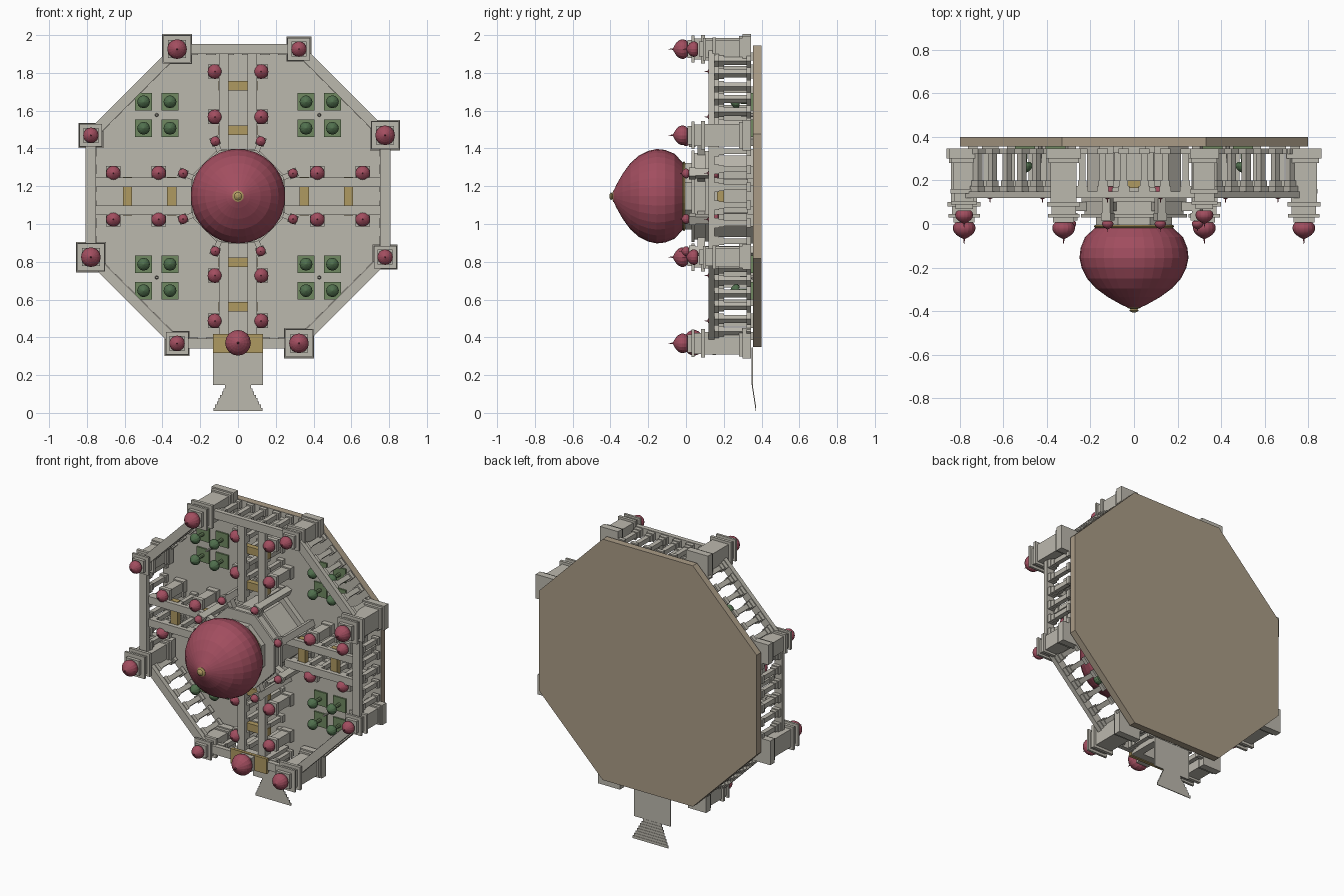
import bpy, bmesh, math
from mathutils import Matrix, Vector

if "Cube" in bpy.data.objects:
    bpy.data.objects.remove(bpy.data.objects["Cube"])

# The plan is drawn flat (u, v) with height h, then tipped up so h points to -y
TIP = Matrix.Translation((0, 0.4, 1.147)) @ Matrix.Rotation(math.pi / 2, 4, 'X')


def material(name, rgb):
    m = bpy.data.materials.new(name)
    m.use_nodes = True
    m.diffuse_color = (*rgb, 1)
    m.node_tree.nodes["Principled BSDF"].inputs["Base Color"].default_value = (*rgb, 1)
    return m


STONE = material("pale_stone", (0.50, 0.48, 0.42))
EARTH = material("brown_earth", (0.40, 0.33, 0.24))
GOLD = material("dull_gold", (0.43, 0.32, 0.12))
ROSE = material("rose_dome", (0.36, 0.075, 0.115))
GRASS = material("grass", (0.16, 0.25, 0.12))
LEAF = material("dark_leaf", (0.08, 0.16, 0.075))


class Part:
    def __init__(self, name, *mats):
        self.name, self.mats, self.bm = name, mats, bmesh.new()

    def box(self, u, v, h0, h1, hu, hv=None, turn=0):
        hv = hv or hu
        m = (Matrix.Translation((u, v, (h0 + h1) / 2)) @ Matrix.Rotation(turn, 4, 'Z')
             @ Matrix.Diagonal((2 * hu, 2 * hv, h1 - h0, 1)))
        bmesh.ops.create_cube(self.bm, size=1, matrix=m)

    def lathe(self, u, v, profile, sides=16, start=0):
        rings = []
        for r, h in profile:
            rings.append([self.bm.verts.new((u + r * math.cos(a), v + r * math.sin(a), h))
                          for a in (start + math.tau * i / sides for i in range(sides))])
        for low, high in zip(rings, rings[1:]):
            for i in range(sides):
                j = (i + 1) % sides
                self.bm.faces.new((low[i], low[j], high[j], high[i]))
        self.bm.faces.new(rings[0][::-1])
        self.bm.faces.new(rings[-1])

    def octagon(self, apothem, h0, h1):
        r = apothem / math.cos(math.pi / 8)
        self.lathe(0, 0, [(r, h0), (r, h1)], 8, math.pi / 8)

    def done(self, rule=None):
        if rule:
            self.bm.normal_update()
            for f in self.bm.faces:
                f.material_index = rule(f)
        self.bm.transform(TIP)
        me = bpy.data.meshes.new(self.name)
        self.bm.to_mesh(me)
        self.bm.free()
        for m in self.mats:
            me.materials.append(m)
        bpy.context.collection.objects.link(bpy.data.objects.new(self.name, me))


ONION = [(.7, -.56), (.9, -.38), (.98, -.18), (1, 0), (.96, .18), (.86, .38),
         (.7, .56), (.48, .72), (.25, .85), (.08, .93)]


def dome(part, u, v, h, r, sides=16, spike=True):
    tip = [(.04, 1.25), (.01, 1.4)] if spike else []
    part.lathe(u, v, [(a * r, h + b * r) for a, b in ONION + tip], sides)


def polar(r, a):
    return r * math.cos(a), r * math.sin(a)


# Ground slab, stone on top and brown on its sides and underside
slab = Part("ground_slab", EARTH, STONE)
slab.octagon(0.797, 0, 0.045)
slab.done(lambda f: int(f.normal.z > 0.5))

# Outer colonnade: eight beams, each on a row of columns
beams = Part("outer_beams", STONE)
columns = Part("outer_columns", STONE)
for k in range(8):
    a = k * math.pi / 4
    gate = k == 6
    out, along = Vector(polar(1, a)), Vector(polar(1, a + math.pi / 2))
    beams.box(*(out * 0.78), 0.25, 0.28, 0.027, 0.32, a)
    for i in range(6):
        s = (i - 2.5) * 0.095
        if gate and abs(s) < 0.1:
            continue
        p = out * 0.775 + along * s
        for h0, h1, w in [(.055, .08, .024), (.08, .2, .015), (.2, .225, .02), (.225, .25, .026)]:
            columns.box(*p, h0, h1, w, turn=a)
beams.done()
columns.done()

# Corner towers, alternating tall and short
towers = Part("corner_towers", STONE)
tower_domes = Part("corner_tower_domes", ROSE)
for k in range(8):
    u, v = polar(0.843, math.pi / 8 + k * math.pi / 4)
    tall = k % 2 == 0
    w = 0.08 if tall else 0.066
    top = 0.38 if tall else 0.32
    for h0, h1, s in [(.055, .1, 1), (.1, .12, .88), (.12, top - .08, .74),
                      (top - .08, top - .06, .95), (top - .06, top - .025, .7),
                      (top - .025, top - .01, .9), (top - .01, top + .012, .6)]:
        towers.box(u, v, h0, h1, w * s)
    dome(tower_domes, u, v, top + 0.04, 0.052 if tall else 0.041)
towers.done()
tower_domes.done()

# Four covered walks from the centre to the rim
walk_beams = Part("walk_beams", STONE)
walk_columns = Part("walk_columns", STONE)
walk_towers = Part("walk_towers", STONE)
walk_domes = Part("walk_domes", ROSE)
walk_bands = Part("walk_gold_bands", GOLD)
for k in range(4):
    a = k * math.pi / 2
    out, side = Vector(polar(1, a)), Vector(polar(1, a + math.pi / 2))
    for d in (0.35, 0.585):
        walk_bands.box(*(out * d), 0.20, 0.235, 0.025, 0.102, a)
    for s in (-1, 1):
        walk_beams.box(*(out * 0.5 + side * s * 0.075), 0.235, 0.262, 0.255, 0.025, a)
        for i in range(6):
            p = out * (0.29 + i * 0.09) + side * s * 0.075
            walk_columns.box(*p, 0.045, 0.075, 0.022, turn=a)
            walk_columns.box(*p, 0.075, 0.2, 0.014, turn=a)
            walk_columns.box(*p, 0.2, 0.235, 0.022, turn=a)
        for d in (0.42, 0.66):
            p = out * d + side * s * 0.122
            walk_towers.box(*p, 0.045, 0.08, 0.038, turn=a)
            walk_towers.box(*p, 0.08, 0.2, 0.03, turn=a)
            walk_towers.box(*p, 0.2, 0.228, 0.038, turn=a)
            dome(walk_domes, *p, 0.25, 0.039)
for part in (walk_beams, walk_columns, walk_towers, walk_domes, walk_bands):
    part.done()

# Central hall with stepped octagonal tiers
hall = Part("central_hall", STONE)
for ap, h0, h1 in [(.25, .045, .08), (.215, .08, .28), (.24, .28, .3), (.228, .3, .355),
                   (.242, .355, .37), (.175, .37, .405)]:
    hall.octagon(ap, h0, h1)
hall.done()

# Radial buttresses carrying small domes
buttresses = Part("hall_buttresses", STONE)
turret_domes = Part("hall_turret_domes", ROSE)
for k in range(8):
    a = math.pi / 8 + k * math.pi / 4
    buttresses.box(*polar(0.27, a), 0.3, 0.34, 0.055, 0.014, a)
    buttresses.box(*polar(0.315, a), 0.045, 0.35, 0.02, 0.02, a)
    buttresses.box(*polar(0.315, a), 0.35, 0.385, 0.024, 0.024, a)
    dome(turret_domes, *polar(0.315, a), 0.4, 0.026)
buttresses.done()
turret_domes.done()

# Great dome with gold collar and finial
collar = Part("dome_collar", GOLD)
collar.lathe(0, 0, [(.18, .405), (.185, .412), (.175, .42)], 32)
collar.done()
great = Part("great_dome", ROSE)
dome(great, 0, 0, 0.555, 0.25, 32, False)
great.done()
finial = Part("dome_finial", GOLD)
finial.lathe(0, 0, [(.03, .775), (.03, .785), (.015, .79), (.022, .797), (.008, .806)])
finial.done()

# Four gardens, each with four lawns, four trees and a post
lawns = Part("lawns", GRASS)
trunks = Part("tree_trunks", GRASS)
trees = Part("trees", LEAF)
posts = Part("garden_posts", STONE)
for su in (-1, 1):
    for sv in (-1, 1):
        cu, cv = su * 0.43, sv * 0.43
        posts.lathe(cu, cv, [(.01, .045), (.006, .12)], 8)
        for du in (-1, 1):
            for dv in (-1, 1):
                lawns.box(cu + du * .07, cv + dv * .07, 0.045, 0.055, 0.046)
                u, v = cu + du * .07, cv + dv * .07
                trunks.lathe(u, v, [(.012, .055), (.01, .12)], 8)
                dome(trees, u, v, 0.135, 0.034, 12, False)
for part in (lawns, trunks, trees, posts):
    part.done()

# Entrance gate with gold roof and dome
gate = Part("gate_walls", STONE)
for s in (-1, 1):
    gate.box(s * 0.105, -0.78, 0.055, 0.26, 0.025, 0.045)
gate.box(0, -0.78, 0.22, 0.27, 0.125, 0.045)
gate.box(0, -0.78, 0.29, 0.325, 0.045)
gate.done()
roof = Part("gate_roof", GOLD)
roof.box(0, -0.78, 0.27, 0.29, 0.132, 0.05)
roof.done()
gate_dome = Part("gate_dome", ROSE)
dome(gate_dome, 0, -0.776, 0.36, 0.068)
gate_dome.done()

# Landing and flaring entrance steps
steps = Part("entrance_steps", STONE)
steps.box(0, -0.9, 0.046, 0.054, 0.133, 0.1)
for i in range(8):
    v = -1.009 - i * 0.0172
    h = 0.05 - i * 0.0024
    steps.box(0, v, h - 0.005, h, 0.068 + i * 0.0088, 0.0088)
steps.done()
